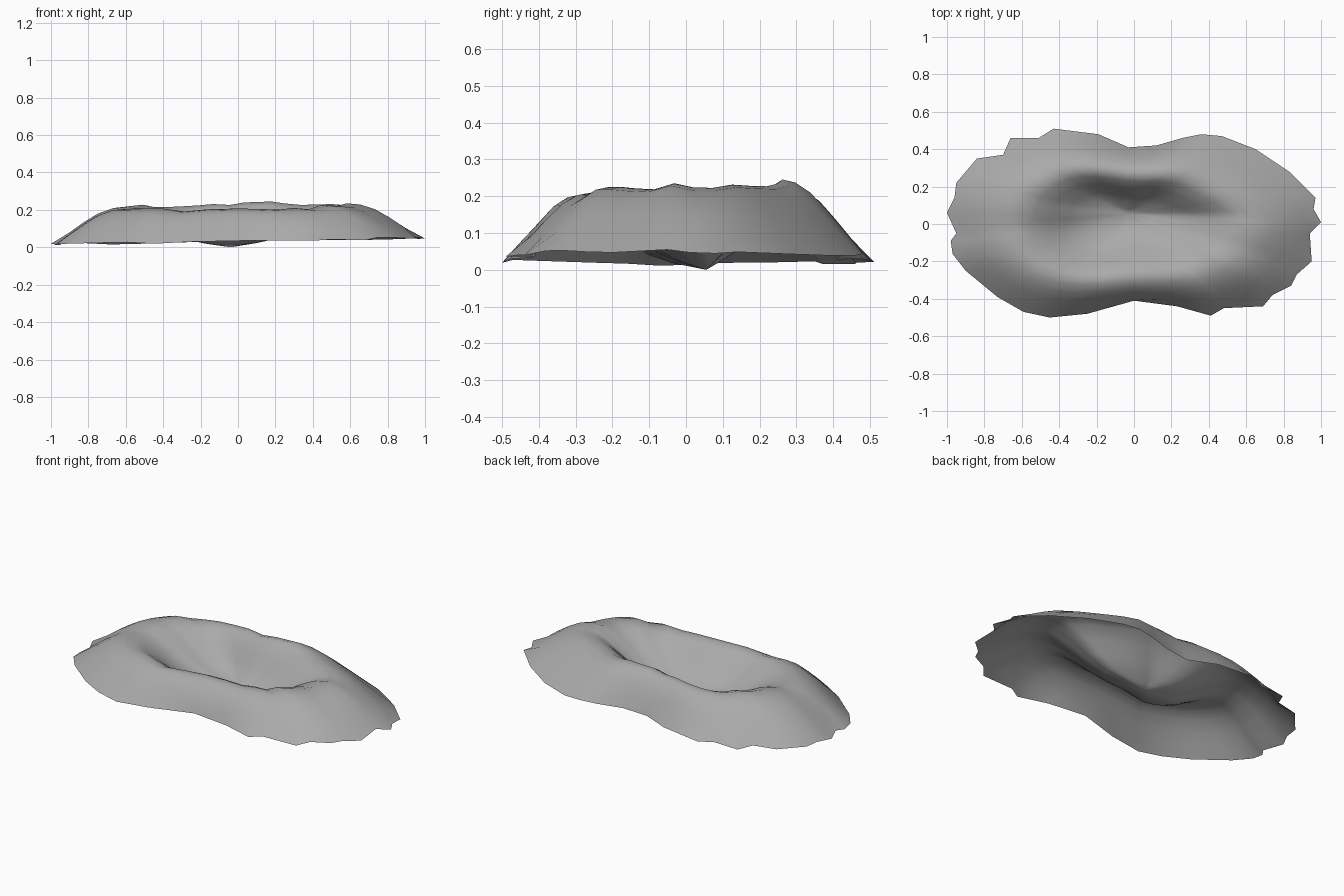
import bpy
import math
import random
from mathutils import Vector

random.seed(4)

cube = bpy.data.objects.get("Cube")
if cube:
    bpy.data.objects.remove(cube, do_unlink=True)

# Ragged outer edge of the crater, counter-clockwise from the left end
OUTLINE = [
    (1, .01), (.96, .08), (.97, .14), (.83, .28), (.65, .4), (.47, .47),
    (.36, .48), (.26, .46), (.12, .42), (-.03, .41), (-.19, .48), (-.43, .51),
    (-.51, .46), (-.66, .46), (-.7, .37), (-.84, .35), (-.95, .22), (-.96, .14),
    (-1, .06), (-.95, -.05), (-.98, -.09), (-.97, -.16), (-.9, -.25),
    (-.73, -.39), (-.59, -.47), (-.45, -.5), (-.25, -.48), (0, -.41),
    (.23, -.44), (.41, -.49), (.48, -.45), (.69, -.44), (.74, -.38),
    (.84, -.33), (.87, -.27), (.95, -.2), (.94, -.05)]

# Slope profile from edge to floor: distance from centre, share of rim height
PROFILE = [(1, 0), (.92, .3), (.84, .58), (.76, .82), (.68, .96), (.6, 1),
           (.52, .91), (.42, .69), (.32, .43), (.22, .22), (.11, .1)]

CENTRE = Vector((-.04, .055))


def relax(loop):
    """Average each point with its neighbours around the loop."""
    n = len(loop)
    return [(loop[i - 1] + loop[i] * 2 + loop[(i + 1) % n]) / 4 for i in range(n)]


def direction(p):
    """Unit direction around the oval, as (cosine, sine)."""
    angle = math.atan2(p.y * 2, p.x)
    return math.cos(angle), math.sin(angle)


def rim_height(p):
    """Rim is tallest at the back and at the left end, lowest at the front."""
    c, s = direction(p)
    return .217 + .011 * c + .015 * s


def steepness(p):
    """Outer slope is long at the back left and steep at the front right."""
    c, s = direction(p)
    return 1.06 + .19 * s + .25 * c * abs(s) - .12 * abs(c) - .05 * c


def make_crater():
    verts, faces = [], []
    loop = [Vector(p) for p in OUTLINE]
    n = len(loop)
    bumps = [random.uniform(-.01, .012) for _ in loop]
    for row, (reach, rise) in enumerate(PROFILE):
        for i, p in enumerate(loop):
            q = CENTRE.lerp(p, reach ** steepness(p))
            # outside starts at the ragged edge, inside at the floor
            edge = .032 + .018 * p.x + bumps[i] * .6
            base = edge if reach > .6 else 0
            top = rim_height(p) + bumps[i]
            verts.append((q.x, q.y, base + (top - base) * rise))
        if row < 4:
            loop = relax(loop)
    # strips between neighbouring rings
    for row in range(len(PROFILE) - 1):
        a, b = row * n, (row + 1) * n
        for i in range(n):
            j = (i + 1) % n
            faces.append((a + i, a + j, b + j, b + i))
    # floor fan
    verts.append((CENTRE.x, CENTRE.y, 0))
    last = (len(PROFILE) - 1) * n
    for i in range(n):
        faces.append((last + i, last + (i + 1) % n, len(verts) - 1))

    mesh = bpy.data.meshes.new("crater")
    mesh.from_pydata(verts, [], faces)
    mesh.update()
    crater = bpy.data.objects.new("crater", mesh)
    bpy.context.collection.objects.link(crater)
    return crater


def make_material(name, colour):
    mat = bpy.data.materials.new(name)
    mat.use_nodes = True
    mat.diffuse_color = colour
    mat.node_tree.nodes["Principled BSDF"].inputs["Base Color"].default_value = colour
    return mat


crater = make_crater()
crater.data.materials.append(make_material("grey rock", (.4, .4, .4, 1)))

# Smooth weathered surface
bpy.ops.object.select_all(action='DESELECT')
crater.select_set(True)
bpy.context.view_layer.objects.active = crater
bpy.ops.object.shade_smooth()
